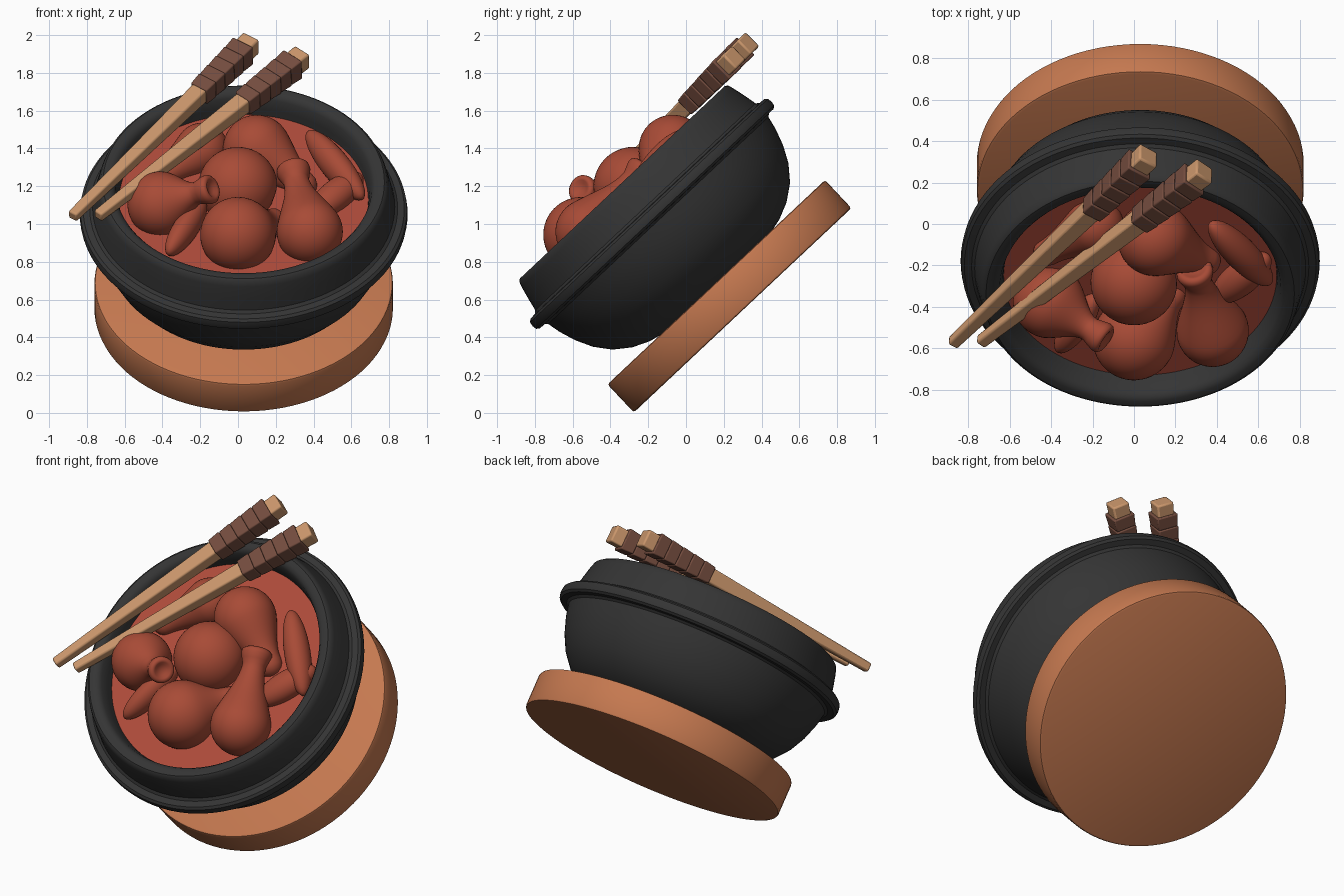
import bpy, bmesh, math
from mathutils import Vector, Matrix

if "Cube" in bpy.data.objects:
    bpy.data.objects.remove(bpy.data.objects["Cube"])

# The whole model is built upright, then tilted back by this matrix
TILT = Matrix.Translation((0.03, 0.23, 0.6175)) @ Matrix.Rotation(math.radians(43.2), 4, 'X')


def material(name, col):
    m = bpy.data.materials.new(name)
    m.diffuse_color = (*col, 1)
    m.use_nodes = True
    m.node_tree.nodes["Principled BSDF"].inputs["Base Color"].default_value = m.diffuse_color
    return m


BLACK = material("black_clay", (0.035, 0.035, 0.035))
TRAY = material("tray_wood", (0.56, 0.19, 0.08))
MEAT = material("glazed_meat", (0.39, 0.07, 0.037))
SAUCE = material("sauce", (0.42, 0.07, 0.042))
WOOD = material("light_wood", (0.6, 0.31, 0.15))
WRAP = material("brown_wrap", (0.18, 0.075, 0.05))


def finish(name, bm, mat, angle=35, bevel=0):
    bmesh.ops.recalc_face_normals(bm, faces=bm.faces)
    me = bpy.data.meshes.new(name)
    bm.to_mesh(me)
    bm.free()
    ob = bpy.data.objects.new(name, me)
    bpy.context.collection.objects.link(ob)
    me.materials.append(mat)
    ob.matrix_world = TILT
    if bevel:
        b = ob.modifiers.new("bevel", 'BEVEL')
        b.width, b.segments = bevel, 2
    bpy.ops.object.select_all(action='DESELECT')
    ob.select_set(True)
    bpy.context.view_layer.objects.active = ob
    bpy.ops.object.shade_smooth_by_angle(angle=math.radians(angle))
    return ob


def lathe(bm, prof, n, mtx=Matrix()):
    """Revolve (radius, height) points about z, then place with mtx."""
    rings = []
    for r, z in prof:
        if r < 1e-5:
            rings.append([bm.verts.new(mtx @ Vector((0, 0, z)))])
        else:
            rings.append([bm.verts.new(mtx @ Vector((r * math.cos(a), r * math.sin(a), z)))
                          for a in (math.tau * i / n for i in range(n))])
    for a, b in zip(rings, rings[1:]):
        for i in range(n):
            quad = [a[i % len(a)], a[(i + 1) % len(a)], b[(i + 1) % len(b)], b[i % len(b)]]
            bm.faces.new(list(dict.fromkeys(quad)))


def turned(name, prof, mat, n=96):
    bm = bmesh.new()
    lathe(bm, prof, n)
    return finish(name, bm, mat)


def along(p, q):
    """Matrix with z pointing from p to q, x kept flat."""
    z = (Vector(q) - Vector(p)).normalized()
    x = z.cross(Vector((0, 0, 1))).normalized()
    y = z.cross(x)
    return Matrix.Translation(p) @ Matrix((x, y, z)).transposed().to_4x4()


# Round tray
turned("tray", [(0, -0.102), (0.775, -0.102), (0.786, -0.098), (0.79, -0.088),
                (0.79, 0.088), (0.786, 0.098), (0.775, 0.102), (0, 0.102)], TRAY)

# Clay pot with flange and thick rim
turned("pot", [(0, 0.095), (0.38, 0.095), (0.47, 0.115), (0.56, 0.155), (0.645, 0.218),
               (0.71, 0.30), (0.755, 0.39), (0.785, 0.48), (0.80, 0.55), (0.815, 0.562),
               (0.85, 0.563), (0.864, 0.575), (0.868, 0.597), (0.864, 0.622), (0.85, 0.634),
               (0.815, 0.637), (0.80, 0.65), (0.785, 0.72), (0.768, 0.79), (0.758, 0.818),
               (0.745, 0.828), (0.715, 0.828), (0.695, 0.82), (0.68, 0.80), (0.665, 0.74),
               (0.655, 0.66), (0.62, 0.55), (0, 0.50)], BLACK)

# Sauce surface
turned("sauce_surface", [(0, 0.70), (0.66, 0.70), (0.65, 0.66), (0, 0.66)], SAUCE)


def drumstick(name, p, q, R, neck, knob=None):
    """Pear-shaped body centred at p, tapering to q, with optional bone knob."""
    L = (Vector(q) - Vector(p)).length
    prof = []
    for i in range(17):
        a = math.pi * (1 - i / 16 * 0.6)
        prof.append((R * math.sin(a), R * math.cos(a)))
    prof[0] = (0, -R)
    r0, s0 = prof[-1]
    s1 = L - (0.09 if knob else neck)
    m0 = -s0 / r0 * (s1 - s0)
    for i in range(1, 11):
        t = i / 10
        r = (2*t**3 - 3*t*t + 1) * r0 + (t**3 - 2*t*t + t) * m0 + (3*t*t - 2*t**3) * neck
        prof.append((r, s0 + t * (s1 - s0)))
    if knob:
        prof += [((neck + knob) / 2, L - 0.06), (knob, L - 0.025), (knob * 0.97, L - 0.005),
                 (knob * 0.8, L + 0.008), (knob * 0.6, L + 0.004), (knob * 0.4, L - 0.008),
                 (0, L - 0.014)]
    else:
        prof += [(neck * math.cos(a), s1 + neck * math.sin(a)) for a in (0.4, 0.8, 1.2)]
        prof.append((0, L))
    bm = bmesh.new()
    lathe(bm, prof, 40, along(p, q))
    finish(name, bm, MEAT, 60)


drumstick("drumstick_middle", (-0.03, 0.026, 0.772), (0.12, 0.0, 0.50), 0.21, 0.08)
drumstick("drumstick_front", (-0.03, -0.35, 0.775), (0.20, -0.10, 0.66), 0.20, 0.07)
drumstick("drumstick_right", (0.35, -0.31, 0.76), (0.26, 0.135, 0.80), 0.175, 0.068, 0.09)
drumstick("drumstick_left", (-0.44, -0.11, 0.77), (-0.17, -0.185, 0.955), 0.175, 0.06, 0.078)
drumstick("drumstick_back", (0.07, 0.315, 0.775), (0.37, 0.06, 0.69), 0.18, 0.075)
drumstick("drumstick_back_left", (-0.22, 0.36, 0.73), (-0.50, 0.12, 0.70), 0.14, 0.07)


def wing(name, parts):
    """Flattened ellipsoids, each spanning p to q with a given width and depth."""
    bm = bmesh.new()
    for p, q, w, d in parts:
        p, q = Vector(p), Vector(q)
        bmesh.ops.create_uvsphere(bm, u_segments=32, v_segments=18, radius=1,
            matrix=along((p + q) / 2, q) @ Matrix.Diagonal((w, d, (q - p).length / 2, 1)))
    finish(name, bm, MEAT, 60)


wing("wing_right", [((0.34, 0.43, 0.79), (0.63, -0.02, 0.73), 0.075, 0.085),
                    ((0.62, 0.16, 0.73), (0.36, -0.14, 0.72), 0.085, 0.08)])
wing("wing_left", [((-0.40, -0.46, 0.74), (-0.21, -0.08, 0.76), 0.065, 0.08)])


# Chopsticks: tapered square sticks with five-band wrapped grips
def bar(bm, mtx, z0, z1, w0, w1):
    rows = [[bm.verts.new(mtx @ Vector((sx * w, sy * w, z)))
             for sx, sy in ((-1, -1), (1, -1), (1, 1), (-1, 1))] for z, w in ((z0, w0), (z1, w1))]
    a, b = rows
    for i in range(4):
        bm.faces.new((a[i], a[(i + 1) % 4], b[(i + 1) % 4], b[i]))
    bm.faces.new(a[::-1])
    bm.faces.new(b)


sticks = [((-0.90, -0.29, 0.86), (0.035, 0.985, 0.908)),
          ((-0.765, -0.285, 0.858), (0.305, 0.88, 0.905))]
for k, (p, q) in enumerate(sticks, 1):
    m = along(p, q)
    L = (Vector(q) - Vector(p)).length
    bm = bmesh.new()
    bar(bm, m, -0.01, L + 0.01, 0.027, 0.052)
    finish(f"chopstick_{k}", bm, WOOD, 35, 0.01)
    bm = bmesh.new()
    step = 0.25 * L / 5
    for i in range(5):
        z = 0.71 * L + i * step
        w = 0.052 + 0.0022 * i
        bar(bm, m, z, z + step, w, w + 0.005)
    finish(f"chopstick_wrap_{k}", bm, WRAP, 35, 0.007)
